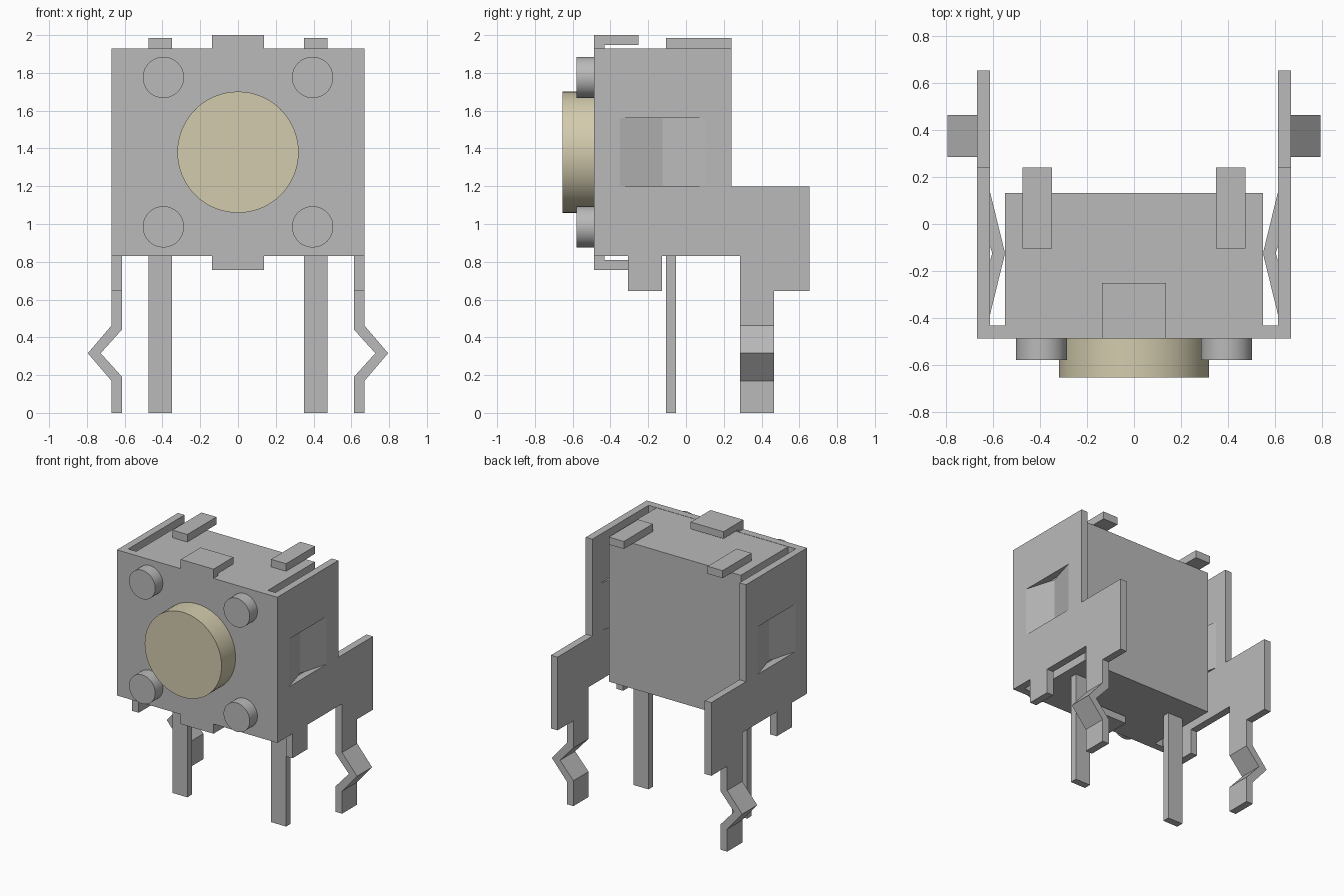
import bpy, bmesh, math
from mathutils import Vector

cube = bpy.data.objects.get("Cube")
if cube:
    bpy.data.objects.remove(cube, do_unlink=True)


def material(name, rgb):
    m = bpy.data.materials.new(name)
    m.use_nodes = True
    m.diffuse_color = (*rgb, 1)
    m.node_tree.nodes["Principled BSDF"].inputs["Base Color"].default_value = (*rgb, 1)
    return m


GREY = material("metal grey", (0.49, 0.49, 0.49))
BEIGE = material("button beige", (0.65, 0.60, 0.42))

# Maps a profile point (u, v) and a depth w to space, by extrusion axis
PLACE = {
    "x": lambda u, v, w: Vector((w, u, v)),
    "y": lambda u, v, w: Vector((u, w, v)),
    "z": lambda u, v, w: Vector((u, v, w)),
}


def prism(name, axis, loops, w0, w1, mat=GREY, flip=False):
    """Extrude a flat outline (further loops are holes) from w0 to w1 along an axis."""
    place, bm = PLACE[axis], bmesh.new()
    edges = []
    for loop in loops:
        vs = [bm.verts.new(place(u, v, w0)) for u, v in loop]
        edges += [bm.edges.new((a, b)) for a, b in zip(vs, vs[1:] + vs[:1])]
    bmesh.ops.triangle_fill(bm, edges=edges, use_beauty=True)
    bmesh.ops.dissolve_limit(bm, angle_limit=0.01, verts=bm.verts[:], edges=bm.edges[:])
    ext = bmesh.ops.extrude_face_region(bm, geom=bm.faces[:], use_keep_orig=True)
    moved = [g for g in ext["geom"] if isinstance(g, bmesh.types.BMVert)]
    bmesh.ops.translate(bm, verts=moved, vec=place(0, 0, w1 - w0))
    if flip:
        for v in bm.verts:
            v.co.x = -v.co.x
    bmesh.ops.recalc_face_normals(bm, faces=bm.faces[:])
    me = bpy.data.meshes.new(name)
    bm.to_mesh(me)
    bm.free()
    me.materials.append(mat)
    ob = bpy.data.objects.new(name, me)
    bpy.context.collection.objects.link(ob)
    return ob


def rect(u0, u1, v0, v1):
    return [(u0, v0), (u1, v0), (u1, v1), (u0, v1)]


def pair(name, *args):
    """Build a part on the left (+x) and its mirror image on the right."""
    prism("left_" + name, *args)
    prism("right_" + name, *args, flip=True)


def disc(name, x, z, radius, y0, y1, mat):
    """Round part facing the front."""
    bpy.ops.mesh.primitive_cylinder_add(
        vertices=64, radius=radius, depth=y1 - y0,
        location=(x, (y0 + y1) / 2, z), rotation=(math.pi / 2, 0, 0))
    ob = bpy.context.object
    ob.name = name
    ob.data.materials.append(mat)
    bpy.ops.object.shade_smooth_by_angle(angle=math.radians(40))


# Switch body
prism("body", "z", [rect(-0.55, 0.55, -0.432, 0.132)], 0.83, 1.928)

# Front cover with a tongue at the top and the bottom
cover = [(-0.67, 0.83), (-0.137, 0.83), (-0.137, 0.757), (0.137, 0.757),
         (0.137, 0.83), (0.67, 0.83), (0.67, 1.93), (0.137, 1.93),
         (0.137, 2.0), (-0.137, 2.0), (-0.137, 1.93), (-0.67, 1.93)]
prism("front_cover", "y", [cover], -0.488, -0.432)
prism("top_tongue", "z", [rect(-0.137, 0.137, -0.432, -0.252)], 1.947, 2.0)
prism("bottom_tongue", "z", [rect(-0.137, 0.137, -0.432, -0.252)], 0.757, 0.81)

# Side plates with a lower tab, a rear arm and a window for the spring
side = [(-0.432, 0.83), (-0.307, 0.83), (-0.307, 0.645), (-0.127, 0.645),
        (-0.127, 0.83), (0.285, 0.83), (0.285, 0.645), (0.655, 0.645),
        (0.655, 1.198), (0.24, 1.198), (0.24, 1.93), (-0.432, 1.93)]
pair("side_plate", "x", [side, rect(-0.35, 0.10, 1.2, 1.56)], 0.615, 0.67)

# Springs bent inwards from the side plates
spring = [(0.67, -0.35), (0.605, -0.125), (0.67, 0.10),
          (0.615, 0.14), (0.55, -0.125), (0.615, -0.39)]
pair("side_spring", "z", [spring], 1.2, 1.56)

# Kinked mounting legs
leg = [(0.67, 0.645), (0.67, 0.462), (0.795, 0.316), (0.67, 0.17), (0.67, 0),
       (0.615, 0), (0.615, 0.192), (0.727, 0.316), (0.615, 0.44), (0.615, 0.645)]
pair("kinked_leg", "y", [leg], 0.285, 0.465)

# Straight contact pins below and contact ends above
pair("contact_pin", "z", [rect(0.35, 0.475, -0.105, -0.052)], 0, 0.83)
pair("contact_end", "z", [rect(0.35, 0.475, -0.105, 0.242)], 1.928, 1.985)

# Corner pegs and push button
for side_name, x in (("left", 0.395), ("right", -0.395)):
    for level, z in (("upper", 1.776), ("lower", 0.985)):
        disc(f"{level}_{side_name}_peg", x, z, 0.109, -0.58, -0.45, GREY)
disc("push_button", 0, 1.38, 0.321, -0.655, -0.45, BEIGE)
